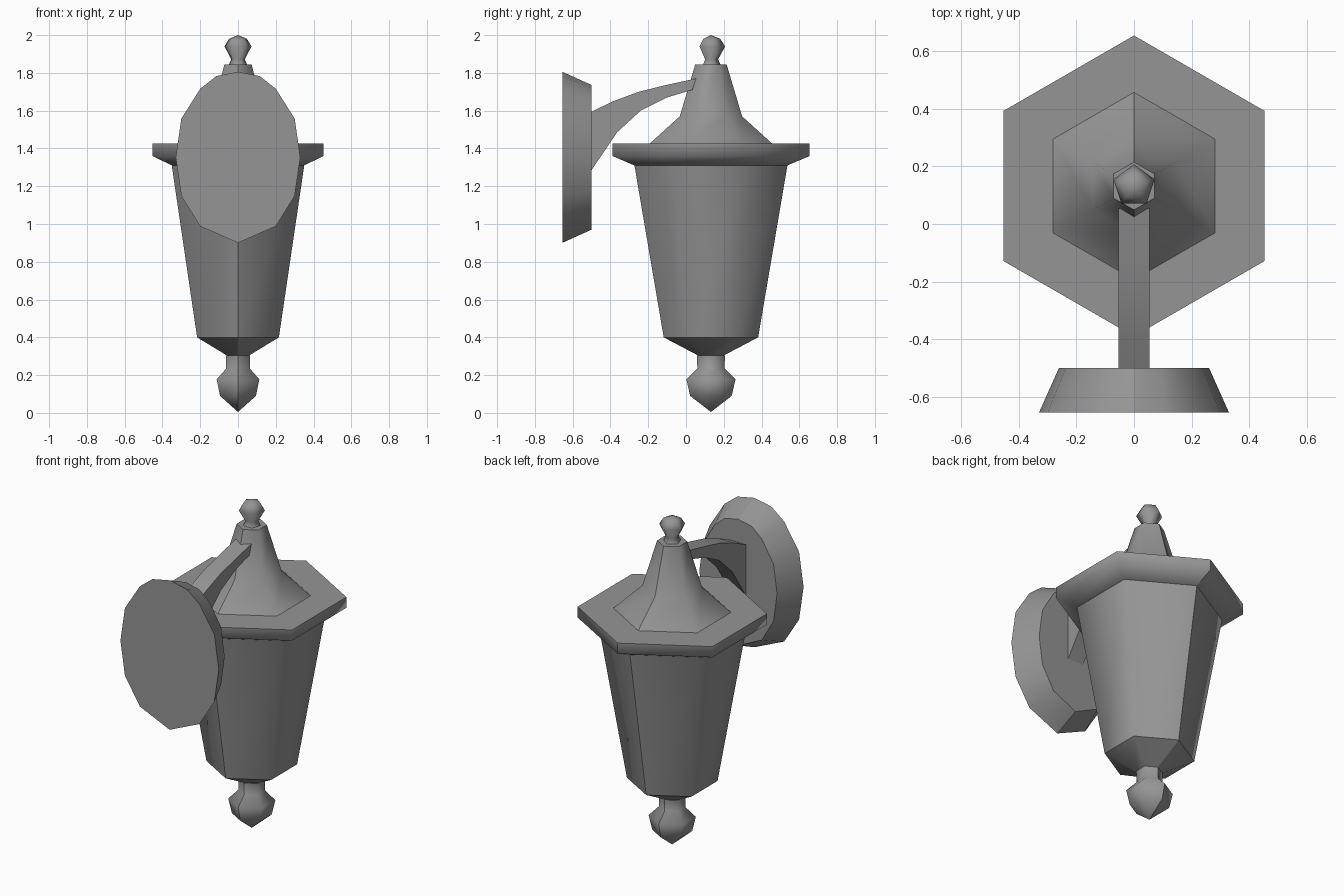
import bpy, bmesh
from math import sin, cos, pi

cube = bpy.data.objects.get("Cube")
if cube:
    bpy.data.objects.remove(cube, do_unlink=True)

metal = bpy.data.materials.new("grey metal")
metal.use_nodes = True
grey = (0.3, 0.3, 0.3, 1)
metal.diffuse_color = grey
metal.node_tree.nodes["Principled BSDF"].inputs["Base Color"].default_value = grey

AXIS_Y = 0.132  # lantern's vertical axis


def finish(name, bm, is_sharp):
    """Shade smooth, keeping edges sharp where the rule says so."""
    bmesh.ops.recalc_face_normals(bm, faces=bm.faces)
    for f in bm.faces:
        f.smooth = True
    for e in bm.edges:
        e.smooth = not is_sharp(e)
    me = bpy.data.meshes.new(name)
    bm.to_mesh(me)
    bm.free()
    me.materials.append(metal)
    ob = bpy.data.objects.new(name, me)
    bpy.context.collection.objects.link(ob)
    return ob


def on_seam(e):
    return all(abs(v.co.x) < 1e-4 for v in e.verts)


def bridge(bm, a, b):
    n = len(a)
    for i in range(n):
        j = (i + 1) % n
        quad = list(dict.fromkeys((a[i], a[j], b[j], b[i])))
        bm.faces.new(quad)


def lathe(name, profile, sides=6, sharp_z=(), seam=True):
    """Faceted turned part from (radius, height) pairs."""
    bm = bmesh.new()
    rings = []
    for r, z in profile:
        if r == 0:
            rings.append([bm.verts.new((0, AXIS_Y, z))] * sides)
        else:
            angles = [pi / 2 + 2 * pi * i / sides for i in range(sides)]
            rings.append([bm.verts.new((r * cos(t), AXIS_Y + r * sin(t), z)) for t in angles])
    for a, b in zip(rings, rings[1:]):
        bridge(bm, a, b)

    def sharp(e):
        level = any(all(abs(v.co.z - z) < 1e-4 for v in e.verts) for z in sharp_z)
        return level or (seam and on_seam(e))
    return finish(name, bm, sharp)


# Lantern, from the bottom up
lathe("bottom_finial", [(0, 0.005), (0.11, 0.09), (0.13, 0.178), (0.072, 0.235), (0.074, 0.305)])
lathe("body_base", [(0.07, 0.305), (0.25, 0.4)])
lathe("body", [(0.25, 0.4), (0.405, 1.31)])
lathe("rim", [(0.405, 1.31), (0.522, 1.36), (0.522, 1.425), (0.32, 1.425)], sharp_z=(1.425,))
lathe("roof", [(0.325, 1.425), (0.165, 1.57), (0.083, 1.845), (0, 1.845)], sharp_z=(1.845,))
lathe("top_finial", [(0.05, 1.845), (0.038, 1.872), (0.075, 1.94), (0.05, 1.98), (0, 2.0)],
      sides=5, seam=False)

# Curved arm: side outline extruded across x
upper = [(-0.5, 1.595), (-0.385, 1.65), (-0.25, 1.7), (-0.1, 1.737), (0.053, 1.77)]
lower = [(0.033, 1.71), (-0.1, 1.67), (-0.24, 1.6), (-0.365, 1.485), (-0.5, 1.285)]
bm = bmesh.new()
sides = [[bm.verts.new((x, y, z)) for y, z in upper + lower] for x in (-0.053, 0.053)]
bridge(bm, *sides)
for s in sides:
    bm.faces.new(s)
finish("arm", bm, lambda e: e.calc_face_angle(0) > 0.7)

# Oval wall plate, tapering towards the lantern
half = [(0.115, 0.43), (0.2, 0.363), (0.3, 0.205), (0.33, 0), (0.3, -0.205), (0.2, -0.365)]
outline = [(0, 0.453)] + half + [(0, -0.453)] + [(-x, z) for x, z in reversed(half)]
bm = bmesh.new()
loops = [[bm.verts.new((x * sx, y, 1.353 + z * sz)) for x, z in outline]
         for y, sx, sz in ((-0.655, 1, 1), (-0.5, 0.79, 0.845))]
bridge(bm, *loops)
for l in loops:
    bm.faces.new(l)
finish("wall_plate", bm, lambda e: e.calc_face_angle(0) > 0.85 or on_seam(e))
